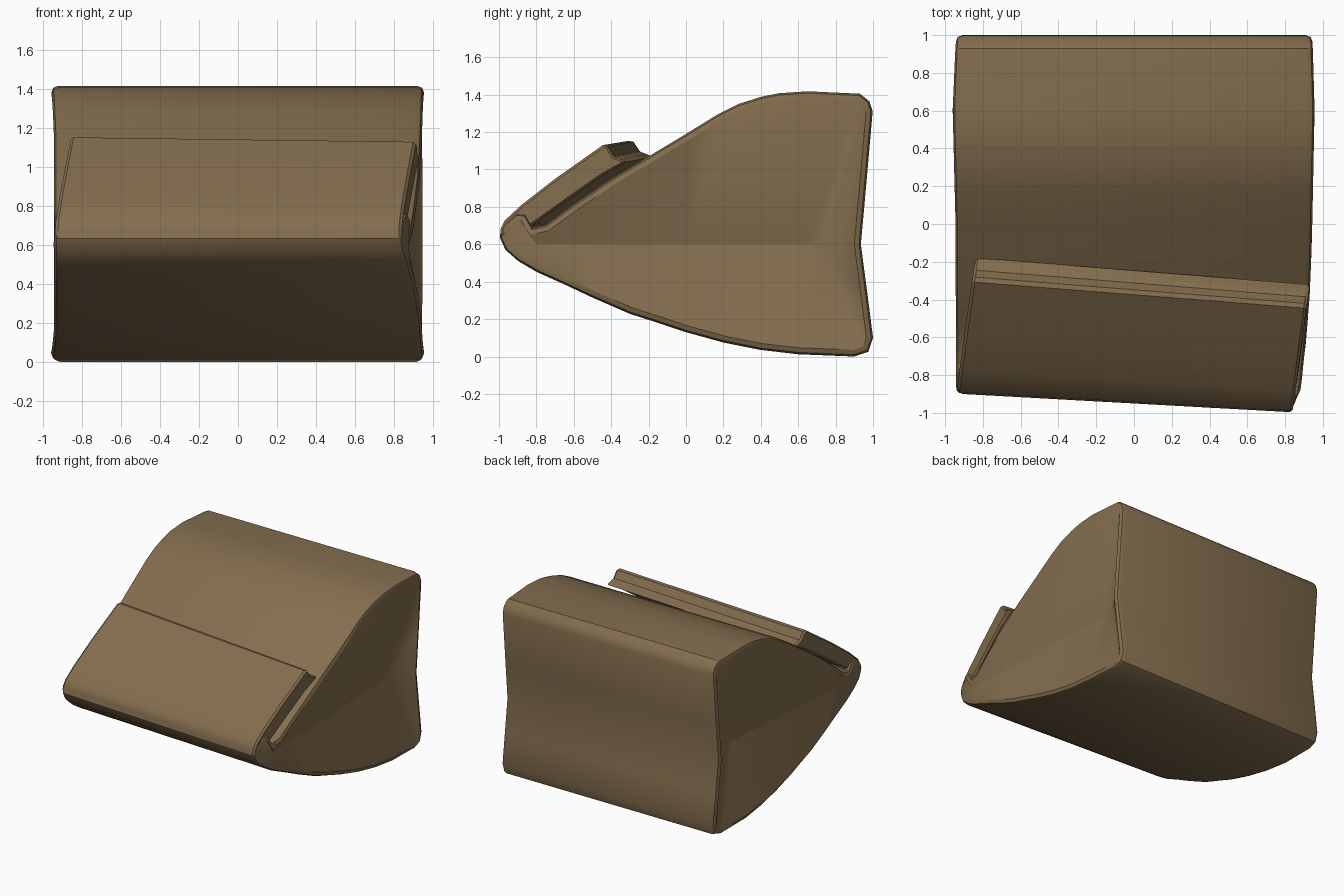
import bpy, bmesh, math
from mathutils import Vector

if "Cube" in bpy.data.objects:
    bpy.data.objects.remove(bpy.data.objects["Cube"])

mat = bpy.data.materials.new("brown_canvas")
mat.diffuse_color = (0.23, 0.155, 0.077, 1)
mat.use_nodes = True
mat.node_tree.nodes["Principled BSDF"].inputs["Base Color"].default_value = mat.diffuse_color


def interp(pts, v):
    if v <= pts[0][0]:
        return pts[0][1]
    for (a, fa), (b, fb) in zip(pts, pts[1:]):
        if v <= b:
            return fa + (fb - fa) * (v - a) / (b - a)
    return pts[-1][1]


def inset(loop, d):
    # shrink a counter-clockwise (y, z) loop
    out = []
    n = len(loop)
    for i in range(n):
        p, q, r = (Vector(loop[(i + k) % n]) for k in (-1, 0, 1))
        a, b = (q - p).normalized(), (r - q).normalized()
        m = Vector((-a.y - b.y, a.x + b.x)).normalized()
        c = max(0.6, m.dot(Vector((-a.y, a.x))))
        out.append(tuple(q + m * (d / c)))
    return out


def finish(name, bm):
    bmesh.ops.remove_doubles(bm, verts=bm.verts, dist=0.0005)
    bmesh.ops.recalc_face_normals(bm, faces=bm.faces)
    me = bpy.data.meshes.new(name)
    bm.to_mesh(me)
    bm.free()
    ob = bpy.data.objects.new(name, me)
    bpy.context.collection.objects.link(ob)
    me.materials.append(mat)
    bpy.ops.object.select_all(action='DESELECT')
    ob.select_set(True)
    bpy.context.view_layer.objects.active = ob
    bpy.ops.object.shade_smooth_by_angle(angle=math.radians(32))


def skin(bm, rings):
    for a, b in zip(rings, rings[1:]):
        n = len(a)
        for i in range(n):
            j = (i + 1) % n
            bm.faces.new((a[i], a[j], b[j], b[i]))


# body side profile (y, z), counter-clockwise seen from the right
body = [(-1, .635), (-.97, .57), (-.9, .51), (-.8, .452), (-.65, .385), (-.5, .315),
        (-.3, .228), (-.15, .18), (0, .13), (.2, .075), (.4, .035), (.6, .012), (.9, 0),
        (.975, .025), (1, .1), (.968, .35), (.935, .6), (.962, .9), (.998, 1.31),
        (.98, 1.365), (.93, 1.405), (.65, 1.418), (.5, 1.408), (.4, 1.388), (.28, 1.35),
        (.17, 1.295), (0, 1.19), (-.2, 1.07), (-.4, .95), (-.6, .815), (-.75, .705),
        (-.82, .69), (-.86, .76), (-.91, .765), (-.98, .705)]
right_x = [(-1, .845), (-.9, .875), (-.7, .905), (-.4, .93), (-.1, .942), (.6, .956), (1, .945)]
left_x = [(-1, .942), (0, .945), (.6, .96), (1, .943)]


def place(x, y, z):
    # skew the nose so its left end sits further back
    t = min(1, max(0, (.9 - x) / 1.8))
    w = min(1, max(0, -y / .9))
    return (x, y + .1 * t * w, z)


# body with rounded rims and folded-in sides
bm = bmesh.new()


def side_rings(sign, table):
    rings = []
    for d, back in ((0, .035), (.01, .01), (.035, 0)):
        lp = inset(body, d)
        rings.append([bm.verts.new(place(sign * (interp(table, p[0]) - back), *q))
                      for p, q in zip(body, lp)])
    fold = []
    for p in body:
        y = min(.73, max(-.8, p[0]))
        x = interp([(-.8, interp(table, -.8) - .015), (.73, .81)], y)
        fold.append(bm.verts.new(place(sign * x, y, .6)))
    rings.append(fold)
    return rings


skin(bm, side_rings(-1, left_x)[::-1] + side_rings(1, right_x))
finish("wedge_body", bm)

# front flap with a grooved top lip
flap = [(-.86, .68), (-.81, .71), (-.6, .86), (-.45, .965), (-.32, 1.04), (-.345, 1.055),
        (-.385, 1.07), (-.42, 1.125), (-.445, 1.13), (-.7, .95), (-.88, .81), (-.968, .728),
        (-.99, .685), (-.995, .64)]
bm = bmesh.new()
rings = []
for sign in (-1, 1):
    pair = []
    for d, back in ((0, .015), (.012, 0)):
        ring = []
        for p, q in zip(flap, inset(flap, d)):
            if sign > 0:
                x = interp([(-1, .84), (-.32, .93)], p[0]) - back
                ring.append(bm.verts.new((x, q[0], q[1])))
            else:
                x = -interp([(-1, .94), (-.32, .84)], p[0]) + back
                up = min(1, max(0, (p[0] + 1) / .6))
                ring.append(bm.verts.new((x, q[0] + .1 + .04 * up, q[1] + .025 * up)))
        pair.append(ring)
    rings += pair[::-1] if sign < 0 else pair
skin(bm, rings)
bm.faces.new(rings[0])
bm.faces.new(rings[-1])
finish("front_flap", bm)
